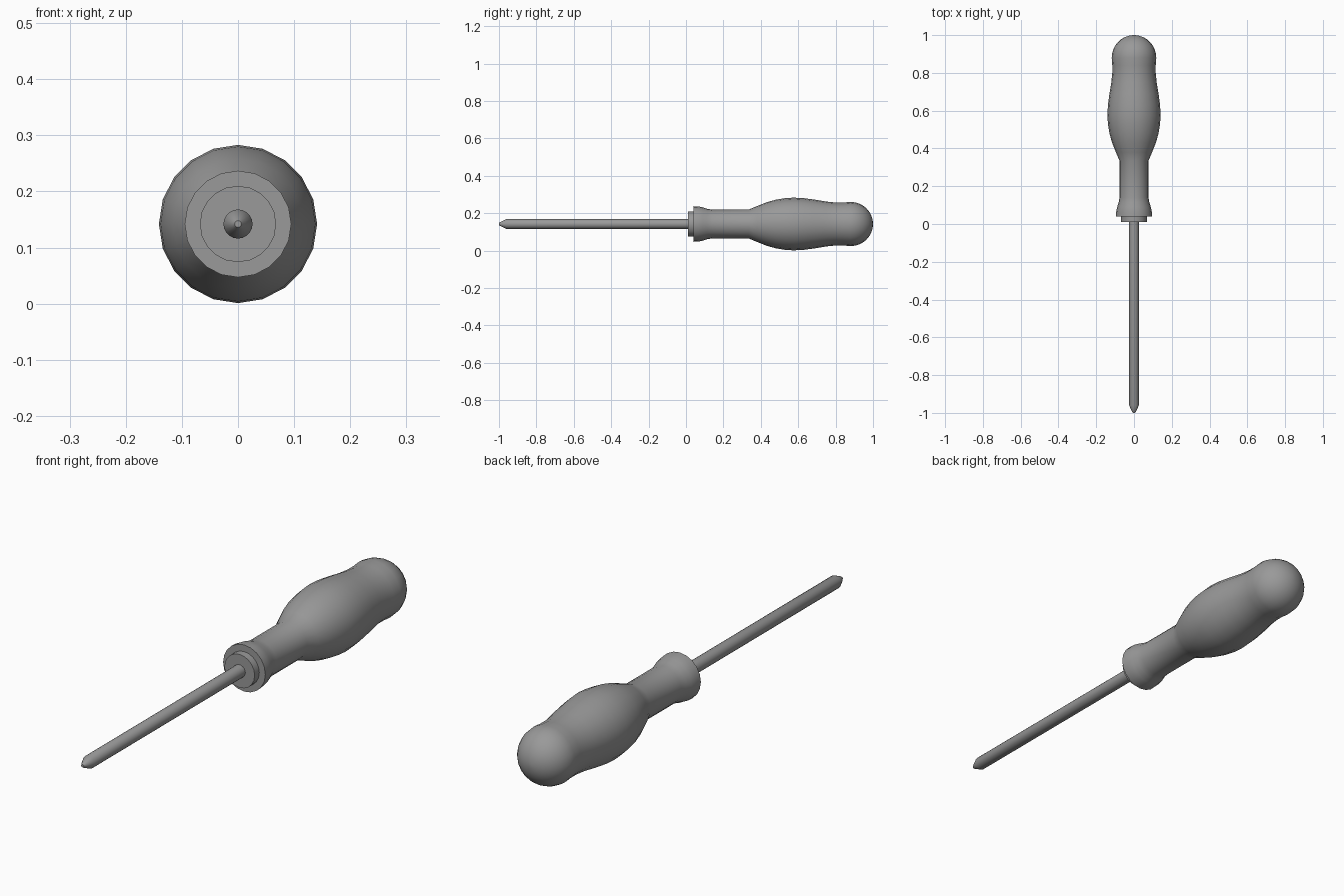
import bpy, bmesh, math

cube = bpy.data.objects.get("Cube")
if cube:
    bpy.data.objects.remove(cube, do_unlink=True)

AXIS_Z = 0.142
SIDES = 20

grey = bpy.data.materials.new("plain_grey")
grey.use_nodes = True
colour = (0.32, 0.32, 0.32, 1)
grey.diffuse_color = colour
grey.node_tree.nodes["Principled BSDF"].inputs["Base Color"].default_value = colour


def turned(name, profile):
    """Turn a (y, radius) profile around the long axis and cap both ends."""
    bm = bmesh.new()
    rings = []
    for y, r in profile:
        ring = []
        for i in range(SIDES):
            a = math.tau * i / SIDES
            ring.append(bm.verts.new((r * math.sin(a), y, AXIS_Z + r * math.cos(a))))
        rings.append(ring)
    for a, b in zip(rings, rings[1:]):
        for i in range(SIDES):
            j = (i + 1) % SIDES
            bm.faces.new((a[i], a[j], b[j], b[i]))
    bm.faces.new(rings[0])
    bm.faces.new(rings[-1])
    bmesh.ops.recalc_face_normals(bm, faces=bm.faces)
    mesh = bpy.data.meshes.new(name)
    bm.to_mesh(mesh)
    bm.free()
    mesh.materials.append(grey)
    obj = bpy.data.objects.new(name, mesh)
    bpy.context.collection.objects.link(obj)
    bpy.ops.object.select_all(action="DESELECT")
    obj.select_set(True)
    bpy.context.view_layer.objects.active = obj
    bpy.ops.object.shade_smooth_by_angle(angle=math.radians(35))
    return obj


# Handle: flared guard, straight neck, swollen grip and a round pommel
grip = [(0.04, 0.095), (0.065, 0.094), (0.09, 0.089), (0.115, 0.081), (0.14, 0.077),
        (0.335, 0.077), (0.38, 0.096), (0.43, 0.116), (0.48, 0.130), (0.53, 0.138),
        (0.575, 0.141), (0.63, 0.138), (0.69, 0.130), (0.75, 0.120), (0.80, 0.115),
        (0.84, 0.115)]
pommel = []
for k in range(9):
    a = math.radians(86) * k / 8
    pommel.append((0.88 + 0.12 * math.sin(a), 0.118 * math.cos(a)))
turned("handle", grip + pommel)

# Collar between handle and shaft
turned("collar", [(0.01, 0.068), (0.05, 0.068)])

# Shaft with tapered tip
turned("shaft", [(-1.0, 0.006), (-0.992, 0.011), (-0.96, 0.026), (0.03, 0.026)])
